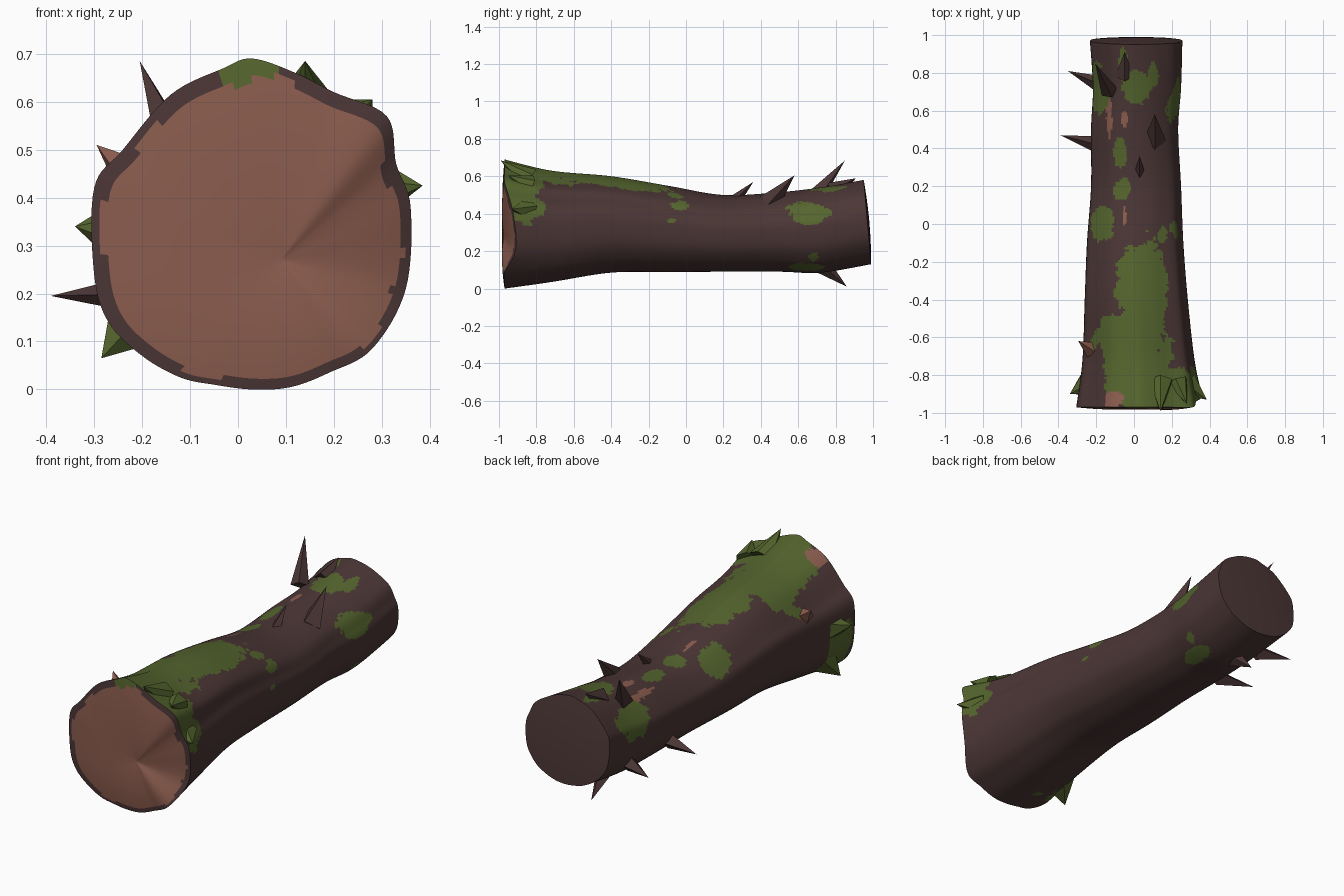
import bpy
import bmesh
import math
from mathutils import Vector, noise

cube = bpy.data.objects.get("Cube")
if cube:
    bpy.data.objects.remove(cube)


def make_material(name, color):
    mat = bpy.data.materials.new(name)
    mat.use_nodes = True
    mat.diffuse_color = (*color, 1)
    mat.node_tree.nodes["Principled BSDF"].inputs["Base Color"].default_value = (*color, 1)
    return mat


MATERIALS = [
    make_material("dark bark", (0.07, 0.037, 0.036)),
    make_material("cut wood", (0.26, 0.108, 0.077)),
    make_material("green moss", (0.09, 0.13, 0.027)),
]
BARK, WOOD, MOSS = range(3)

# Outline of the sawn end (x, z)
OUTLINE = [(.03, .69), (.12, .66), (.2, .62), (.31, .57), (.33, .47), (.36, .38), (.35, .21),
           (.28, .085), (.19, .035), (.11, .005), (.03, 0), (-.05, .01), (-.12, .025),
           (-.2, .07), (-.27, .14), (-.3, .24), (-.3, .42), (-.24, .5), (-.14, .615), (-.03, .67)]
# Length stations: y, x min, x max, z min, z max, roundness
STATIONS = [(-.97, -.3, .36, 0, .69, 0), (-.72, -.27, .32, .035, .63, .2),
            (-.4, -.26, .285, .085, .6, .4), (-.1, -.25, .262, .088, .55, .6),
            (.2, -.23, .25, .09, .5, .8), (.5, -.23, .235, .09, .515, .8),
            (.72, -.22, .25, .085, .54, .8), (.97, -.235, .257, .13, .58, .7)]
SPLIT_DEPTH = {4: .03, 5: .05, 6: .06}      # split in the sawn end, by outline point
RING_STEPS, LENGTH_STEPS, CAP_STEPS = 8, 26, 24

# Patches: side seen from, centre, radii
MOSS_PATCHES = [
    ("top", .04, -.36, .13, .28), ("top", -.02, -.62, .19, .14), ("top", .03, -.8, .21, .18),
    ("top", .15, -.92, .2, .1), ("top", .27, -.9, .09, .1),
    ("top", .02, .73, .09, .08), ("top", -.06, .85, .025, .09), ("top", .1, .79, .03, .07),
    ("top", -.07, .38, .035, .08), ("top", -.06, .18, .04, .06), ("top", -.17, 0, .06, .09),
    ("top", .15, -.06, .025, .04), ("top", -.19, .72, .04, .15),
    ("right", -.87, .43, .1, .07), ("right", -.86, .57, .12, .07), ("right", -.03, .44, .05, .025),
    ("right", -.08, .36, .025, .015), ("right", .66, .4, .11, .06), ("right", .68, .17, .03, .03),
    ("right", .65, .115, .1, .02),
    ("left", -.88, .22, .08, .17), ("left", .7, .4, .1, .08)]
WOOD_PATCHES = [("top", -.11, -.93, .05, .05), ("top", -.13, .55, .015, .1),
                ("top", -.05, .55, .02, .04), ("top", -.05, .04, .007, .06)]


def spline(p, t):
    """Catmull-Rom point between the two middle control points."""
    a, b, c, d = p
    return .5 * (2 * b + (c - a) * t + (2 * a - 5 * b + 4 * c - d) * t * t
                 + (3 * b - a - 3 * c + d) * t ** 3)


def control_ring(index):
    y, x0, x1, z0, z1, roundness = STATIONS[index]
    ring = []
    for i, (x, z) in enumerate(OUTLINE):
        u, v = (x - .03) / .33, (z - .345) / .345
        angle = math.atan2(v, u)
        u += (math.cos(angle) - u) * roundness
        v += (math.sin(angle) - v) * roundness
        shift = 0
        if index == 0:
            shift = SPLIT_DEPTH.get(i, 0)
        elif index == len(STATIONS) - 1:
            shift = -.02 * v
        ring.append(Vector(((x0 + x1) / 2 + u * (x1 - x0) / 2, y + shift,
                            (z0 + z1) / 2 + v * (z1 - z0) / 2)))
    n = len(ring)
    return [spline([ring[(i + k) % n] for k in (-1, 0, 1, 2)], s / RING_STEPS)
            for i in range(n) for s in range(RING_STEPS)]


def in_patch(point, patches):
    wobble = noise.noise(point * 14) * .35 + noise.noise(point * 45) * .2
    for side, a, b, ra, rb in patches:
        if side == "top":
            seen, p, q = point.z > .34, point.x, point.y
        else:
            seen = point.x > .02 if side == "right" else point.x < .02
            p, q = point.y, point.z
        if seen and math.hypot((p - a) / ra, (q - b) / rb) < 1 + wobble:
            return True
    return False


def finish(bm, name, smooth):
    bmesh.ops.recalc_face_normals(bm, faces=bm.faces)
    mesh = bpy.data.meshes.new(name)
    bm.to_mesh(mesh)
    bm.free()
    for mat in MATERIALS:
        mesh.materials.append(mat)
    obj = bpy.data.objects.new(name, mesh)
    bpy.context.collection.objects.link(obj)
    if smooth:
        bpy.ops.object.select_all(action="DESELECT")
        obj.select_set(True)
        bpy.context.view_layer.objects.active = obj
        bpy.ops.object.shade_smooth_by_angle(angle=math.radians(50))
    return obj


def bridge(bm, first, second):
    n = len(first)
    return [bm.faces.new((first[i], first[(i + 1) % n], second[(i + 1) % n], second[i]))
            for i in range(n)]


def cap(bm, rim, apex, dome):
    """Close an end with rings shrinking to the apex; returns faces with their radius."""
    start, faces = [v.co.copy() for v in rim], []
    for k in range(1, CAP_STEPS):
        r = 1 - k / CAP_STEPS
        ring = [bm.verts.new(apex.lerp(p, r) + Vector((0, dome * r * (1 - r), 0))) for p in start]
        faces += [(f, r + .5 / CAP_STEPS) for f in bridge(bm, rim, ring)]
        rim = ring
    tip = bm.verts.new(apex)
    for i, v in enumerate(rim):
        faces.append((bm.faces.new((v, rim[(i + 1) % len(rim)], tip)), 0))
    return faces


# Log trunk
bm = bmesh.new()
controls = [control_ring(i) for i in range(len(STATIONS))]
last = len(controls) - 1
rings = []
for s in range(last * LENGTH_STEPS + 1):
    seg = min(s // LENGTH_STEPS, last - 1)
    t = s / LENGTH_STEPS - seg
    near = [controls[min(max(seg + k, 0), last)] for k in (-1, 0, 1, 2)]
    rings.append([bm.verts.new(spline([c[i] for c in near], t)) for i in range(len(near[0]))])
for first, second in zip(rings, rings[1:]):
    for face in bridge(bm, first, second):
        middle = face.calc_center_median()
        if in_patch(middle, WOOD_PATCHES):
            face.material_index = WOOD
        elif in_patch(middle, MOSS_PATCHES):
            face.material_index = MOSS

# Sawn front end with a ragged bark rim, and bark-covered back end
for face, radius in cap(bm, rings[0], Vector((.09, -.975, .27)), -.04):
    middle = face.calc_center_median()
    if radius < .92 + noise.noise(middle * 12) * .05:
        face.material_index = WOOD
    elif abs(middle.x - .025) < .06 and middle.z > .5:
        face.material_index = MOSS
cap(bm, rings[-1], Vector((.01, .98, .36)), .01)
finish(bm, "log_trunk", True)


def spike(name, base, tip, radius, material, sides=4):
    """Faceted cone from a base inside the trunk to its tip."""
    base, tip = Vector(base), Vector(tip)
    axis = tip - base
    bm = bmesh.new()
    bmesh.ops.create_cone(bm, cap_ends=True, segments=sides, radius1=radius, radius2=0,
                          depth=axis.length)
    matrix = axis.to_track_quat("Z", "Y").to_matrix().to_4x4()
    matrix.translation = (base + tip) / 2
    bm.transform(matrix)
    for face in bm.faces:
        face.material_index = material
    finish(bm, name, False)


# Broken twigs and splinters
spike("tall_twig", (-.13, .7, .5), (-.205, .85, .685), .045, BARK)
spike("side_twig", (-.19, .42, .2), (-.39, .47, .195), .045, BARK)
spike("rear_side_twig", (-.18, .74, .2), (-.35, .81, .19), .045, BARK)
spike("lower_twig", (-.04, .72, .13), (-.05, .86, .01), .05, BARK)
spike("top_splinter", (.03, .25, .46), (.03, .36, .57), .035, BARK)
spike("blunt_splinter", (.11, .44, .45), (.11, .58, .605), .06, BARK)
spike("rear_splinter", (-.05, .78, .52), (-.05, .91, .59), .05, BARK)
spike("wood_stub", (-.2, -.68, .42), (-.295, -.62, .51), .06, WOOD)

# Moss tufts on the sawn end's rim
spike("top_tuft", (.14, -.84, .58), (.14, -.99, .685), .07, MOSS, 6)
spike("upper_tuft", (.23, -.84, .55), (.28, -.95, .605), .06, MOSS, 6)
spike("right_tuft", (.28, -.85, .42), (.385, -.93, .425), .07, MOSS, 5)
spike("left_tuft", (-.25, -.85, .33), (-.34, -.9, .34), .07, MOSS, 6)
spike("lower_left_tuft", (-.21, -.84, .15), (-.285, -.88, .065), .08, MOSS, 5)
